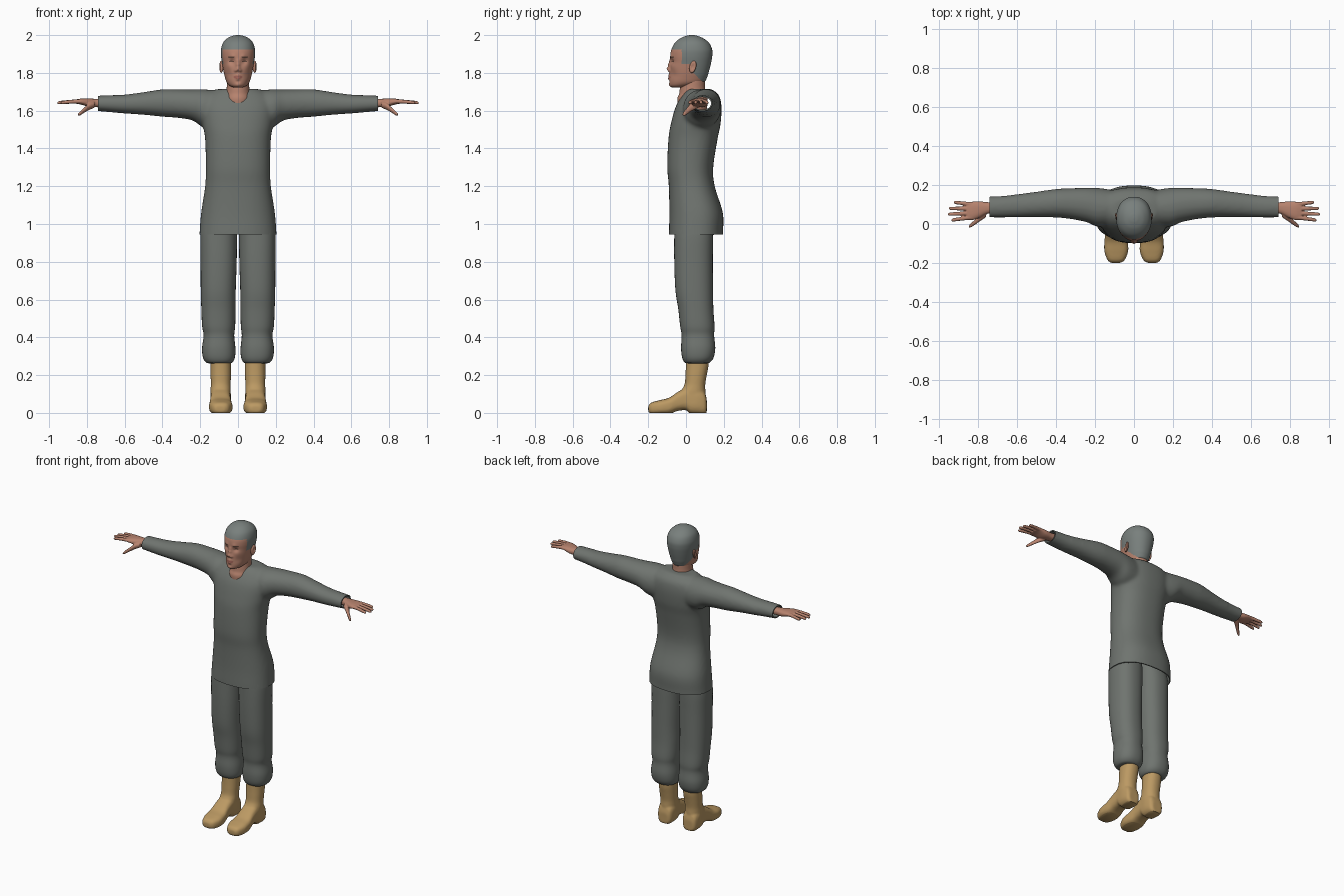
import bpy, bmesh, math
from mathutils import Vector

if "Cube" in bpy.data.objects:
    bpy.data.objects.remove(bpy.data.objects["Cube"], do_unlink=True)


def material(name, rgb):
    m = bpy.data.materials.new(name)
    m.use_nodes = True
    m.diffuse_color = (*rgb, 1)
    bsdf = next(n for n in m.node_tree.nodes if n.type == 'BSDF_PRINCIPLED')
    bsdf.inputs["Base Color"].default_value = (*rgb, 1)
    bsdf.inputs["Roughness"].default_value = 0.8
    return m


CLOTH = material("grey_cloth", (0.16, 0.175, 0.16))
HAIR = material("grey_hair", (0.19, 0.215, 0.205))
SKIN = material("skin", (0.47, 0.225, 0.155))
LIP = material("lip", (0.36, 0.13, 0.1))
BROW = material("dark_brow", (0.13, 0.07, 0.05))
LEATHER = material("tan_leather", (0.5, 0.32, 0.125))


def spline(a, b, c, d, t):
    return b + 0.5 * t * (c - a + t * (2 * a - 5 * b + 4 * c - d + t * (3 * (b - c) + d - a)))


def loft(bm, axis, rows, seg=40, steps=5, power=2.0, flip=1):
    """Skin smooth cross-sections; row = station, u min, u max, v min, v max."""
    stations = []
    for i in range(len(rows) - 1):
        four = [rows[max(i - 1, 0)], rows[i], rows[i + 1], rows[min(i + 2, len(rows) - 1)]]
        for k in range(steps):
            stations.append([spline(*vals, k / steps) for vals in zip(*four)])
    stations.append(rows[-1])
    rings = []
    for s, u0, u1, v0, v1 in stations:
        ring = []
        for j in range(seg):
            a = math.tau * j / seg
            c, n = math.cos(a), math.sin(a)
            u = (u0 + u1) / 2 + (u1 - u0) / 2 * math.copysign(abs(c) ** (2 / power), c)
            v = (v0 + v1) / 2 + (v1 - v0) / 2 * math.copysign(abs(n) ** (2 / power), n)
            p = {'x': (s, u, v), 'y': (u, s, v), 'z': (u, v, s)}[axis]
            ring.append(bm.verts.new((p[0] * flip, p[1], p[2])))
        rings.append(ring)
    faces = [bm.faces.new(rings[0]), bm.faces.new(rings[-1])]
    for a, b in zip(rings, rings[1:]):
        for j in range(seg):
            k = (j + 1) % seg
            faces.append(bm.faces.new((a[j], a[k], b[k], b[j])))
    bmesh.ops.recalc_face_normals(bm, faces=faces)


def body(rows):
    """Rows symmetric in x: height, half width, front, back."""
    return [(z, -r, r, f, b) for z, r, f, b in rows]


def make(name, bm, mats):
    mesh = bpy.data.meshes.new(name)
    bm.to_mesh(mesh)
    bm.free()
    ob = bpy.data.objects.new(name, mesh)
    bpy.context.scene.collection.objects.link(ob)
    for m in mats:
        mesh.materials.append(m)
    return ob


def bake(ob):
    """Apply the modifier stack."""
    bpy.context.view_layer.update()
    mesh = bpy.data.meshes.new_from_object(ob.evaluated_get(bpy.context.evaluated_depsgraph_get()))
    ob.modifiers.clear()
    ob.data = mesh


def fuse(ob, voxel, rounds):
    """Melt overlapping lofts into one skin."""
    rm = ob.modifiers.new("fuse", 'REMESH')
    rm.mode, rm.voxel_size = 'VOXEL', voxel
    sm = ob.modifiers.new("relax", 'SMOOTH')
    sm.factor, sm.iterations = 0.5, rounds
    bake(ob)


def cut(ob, co, no, cap=False):
    """Trim everything on the side the normal points to."""
    bm = bmesh.new()
    bm.from_mesh(ob.data)
    res = bmesh.ops.bisect_plane(bm, geom=bm.verts[:] + bm.edges[:] + bm.faces[:],
                                 plane_co=co, plane_no=no, clear_outer=True)
    if cap:
        edges = [e for e in res["geom_cut"] if isinstance(e, bmesh.types.BMEdge)]
        bmesh.ops.holes_fill(bm, edges=edges, sides=0)
    bm.to_mesh(ob.data)
    bm.free()


def smooth(ob, angle=50):
    ob.data.shade_smooth()
    ob.data.set_sharp_from_angle(angle=math.radians(angle))


def mirror(ob):
    ob.modifiers.new("mirror", 'MIRROR').use_mirror_merge = False


# Shirt: torso and sleeves melted together, then trimmed at hem and cuffs
bm = bmesh.new()
loft(bm, 'z', body([(.9, .207, -.09, .195), (.96, .203, -.09, .196), (1.06, .195, -.088, .195),
                    (1.2, .174, -.091, .152), (1.3, .17, -.099, .144), (1.45, .174, -.093, .167),
                    (1.53, .187, -.08, .183), (1.62, .195, -.055, .188), (1.68, .17, -.02, .175),
                    (1.715, .11, .01, .135)]), seg=64, power=2.35)
sleeve = [(.08, 0, .17, 1.5, 1.708), (.18, -.015, .185, 1.51, 1.712), (.24, .008, .186, 1.548, 1.712),
          (.32, .025, .184, 1.562, 1.713), (.4, .033, .18, 1.568, 1.713), (.5, .035, .166, 1.578, 1.698),
          (.6, .034, .153, 1.585, 1.685), (.68, .033, .144, 1.592, 1.682), (.77, .033, .14, 1.6, 1.678)]
for side in (1, -1):
    loft(bm, 'x', sleeve, flip=side, power=2.1)
shirt = make("shirt", bm, [CLOTH])
fuse(shirt, .01, 8)
cut(shirt, (0, 0, .945), (0, 0, -1))
for side in (1, -1):
    cut(shirt, (side * .742, 0, 0), (side, 0, 0))
rim = shirt.modifiers.new("cloth", 'SOLIDIFY')
rim.thickness, rim.offset = .007, -1
bake(shirt)
smooth(shirt)

# Trousers, gathered above the boots
bm = bmesh.new()
loft(bm, 'z', [(1.03, .002, .185, -.06, .13), (.945, .005, .198, -.062, .142), (.8, .007, .198, -.062, .142),
               (.65, .012, .197, -.056, .143), (.55, .013, .194, -.041, .145), (.46, .015, .19, -.031, .151),
               (.41, .02, .182, -.023, .149), (.345, .014, .19, -.026, .155), (.295, .016, .186, -.021, .147),
               (.268, .029, .17, -.008, .128), (.262, .05, .15, .012, .108)], seg=48, power=2.3)
trousers = make("trousers", bm, [CLOTH])
mirror(trousers)
smooth(trousers, 70)

# Boots: foot and shaft with a flat sole and raised arch
bm = bmesh.new()
loft(bm, 'y', [(-.2, .07, .118, .008, .036), (-.185, .048, .136, -.006, .054), (-.14, .03, .152, -.008, .067),
               (-.09, .032, .152, -.006, .08), (-.045, .038, .147, .01, .11), (0, .039, .145, .014, .135),
               (.022, .038, .146, -.004, .14), (.06, .037, .147, -.008, .14), (.098, .045, .139, -.008, .11),
               (.11, .062, .124, .004, .07)], power=2.9)
loft(bm, 'z', [(.06, .039, .145, -.03, .104), (.11, .038, .146, -.028, .103), (.15, .039, .144, -.008, .102),
               (.2, .037, .145, -.003, .11), (.25, .036, .145, -.001, .119), (.31, .037, .144, 0, .12)],
     power=2.2)
boots = make("boots", bm, [LEATHER])
fuse(boots, .006, 4)
cut(boots, (0, 0, 0), (0, 0, -1), cap=True)
mirror(boots)
smooth(boots)

# Hands: wrist and palm, four fingers, thumb
bm = bmesh.new()
loft(bm, 'x', [(.7, .055, .112, 1.618, 1.665), (.75, .053, .112, 1.618, 1.663), (.79, .034, .116, 1.62, 1.664),
               (.83, .02, .115, 1.632, 1.664), (.86, .022, .112, 1.637, 1.659)], seg=24, power=2.4)
for base, tip, reach in ((.034, .02, .938), (.056, .05, .957), (.079, .08, .951), (.101, .112, .926)):
    rows = []
    for t, r in ((0, .0115), (.35, .0105), (.7, .0095), (.93, .0085), (1, .004)):
        x, y = .835 + (reach - .835) * t, base + (tip - base) * t
        z = 1.649 - .008 * t * t
        rows.append((x, y - r, y + r, z - r, z + r))
    loft(bm, 'x', rows, seg=14, steps=3)
loft(bm, 'x', [(.76, .035, .08, 1.615, 1.65), (.785, .018, .06, 1.605, 1.643), (.81, .001, .03, 1.591, 1.62),
               (.835, -.016, .006, 1.575, 1.597), (.847, -.018, -.006, 1.572, 1.584)], seg=16)
hands = make("hands", bm, [SKIN])
fuse(hands, .0035, 3)
mirror(hands)
smooth(hands, 80)

# Neck, with the open collar showing at its base
bm = bmesh.new()
loft(bm, 'z', body([(1.6, .07, -.04, .11), (1.66, .072, -.046, .115), (1.69, .065, -.036, .107),
                    (1.72, .06, -.032, .101), (1.76, .058, -.022, .1), (1.81, .055, -.01, .1)]))
smooth(make("neck", bm, [SKIN]), 70)

# Head: skull loft, then soft pushes shape the face
bm = bmesh.new()
loft(bm, 'z', body([(1.722, .022, -.07, -.01), (1.732, .044, -.084, .045), (1.75, .06, -.088, .095),
                    (1.78, .07, -.087, .113), (1.81, .077, -.085, .122), (1.85, .084, -.082, .132),
                    (1.89, .09, -.083, .139), (1.925, .09, -.077, .138), (1.96, .079, -.058, .121),
                    (1.985, .054, -.027, .088), (1.997, .025, .005, .056), (2, .006, .025, .036)]),
     seg=144, steps=10, power=2.15)
pushes = [(0, 1.862, .012, -.006), (0, 1.843, .011, -.012), (0, 1.822, .012, -.018), (.012, 1.812, .008, -.009),
          (.034, 1.861, .015, .009), (.028, 1.886, .014, -.004), (0, 1.785, .014, -.006),
          (0, 1.769, .012, -.006), (0, 1.777, .005, .003), (0, 1.754, .01, .004), (0, 1.736, .016, -.005),
          (.05, 1.835, .02, -.004), (.048, 1.79, .02, .004)]
for v in bm.verts:
    if v.co.y < 0:
        x, z = abs(v.co.x), v.co.z
        v.co.y += sum(d * math.exp(-((x - px) ** 2 + (z - pz) ** 2) / r ** 2) for px, pz, r, d in pushes)


def oval(x, z, cx, cz, rx, rz):
    return ((x - cx) / rx) ** 2 + ((z - cz) / rz) ** 2 < 1


for f in bm.faces:
    c = f.calc_center_median()
    x, z = abs(c.x), c.z
    if c.y < -.022:
        hairline = 1.926
    elif c.y < .03:
        hairline = 1.845
    else:
        hairline = 1.81 - (c.y - .03) * 1.0
    if z > hairline:
        f.material_index = 1
    elif c.y < -.03:
        if oval(x, z, 0, 1.777, .024, .009):
            f.material_index = 2
        elif oval(x, z, .036, 1.883, .02, .0035) or oval(x, z, .034, 1.861, .013, .0038):
            f.material_index = 3
smooth(make("head", bm, [SKIN, HAIR, LIP, BROW]), 80)

# Ears
bm = bmesh.new()
bmesh.ops.create_uvsphere(bm, u_segments=20, v_segments=12, radius=1)
for v in bm.verts:
    p = v.co.copy()
    hollow = .5 * max(0, p.x) * math.exp(-(p.y ** 2 + p.z ** 2) * 3)
    v.co = Vector((.089 + .011 * (p.x - 2 * hollow) + .004 * p.y, .036 + .018 * p.y + .006 * p.z,
                   1.832 + .032 * p.z))
ears = make("ears", bm, [SKIN])
mirror(ears)
smooth(ears, 80)
